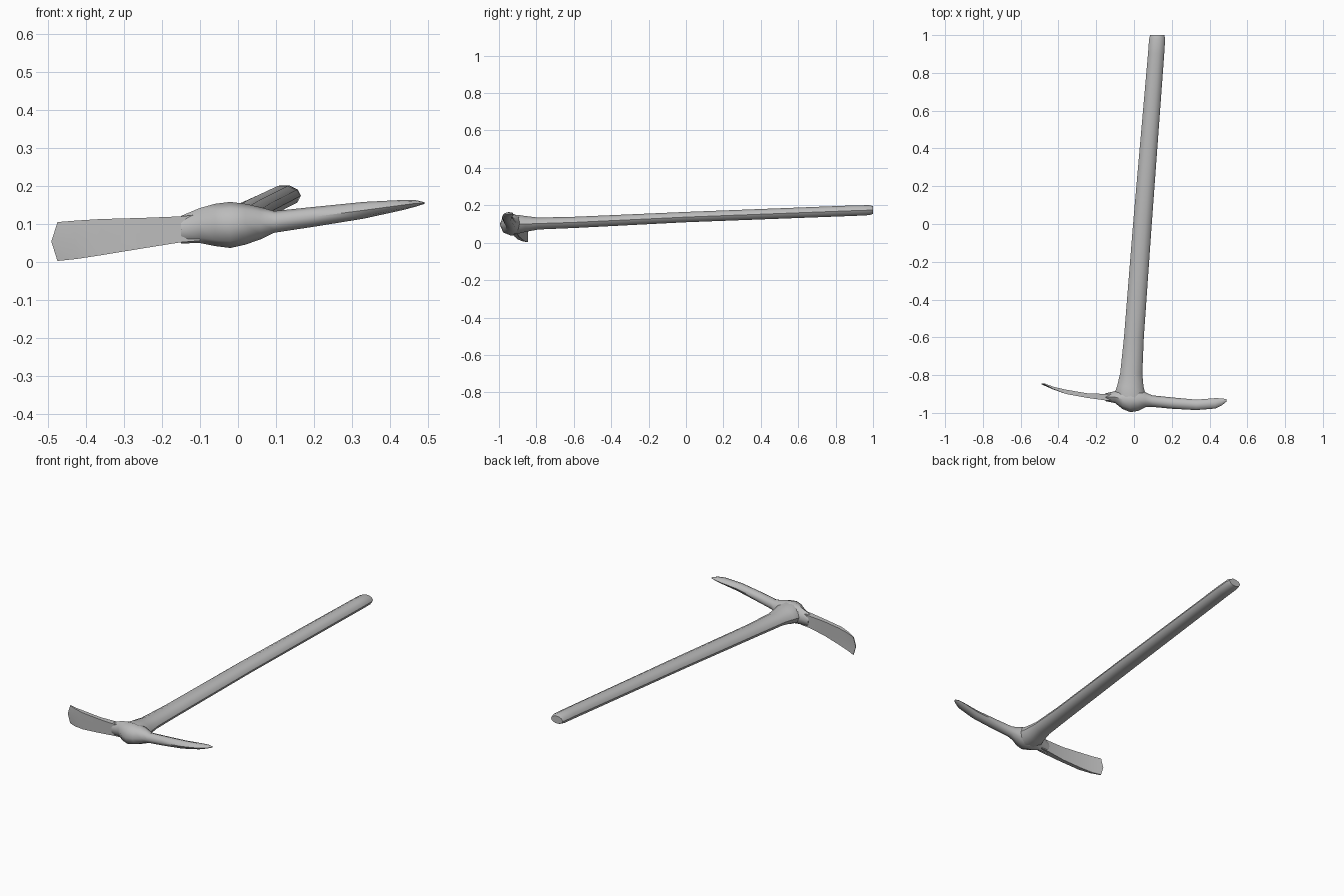
import bpy, bmesh, math

steel = bpy.data.materials.new("grey")
steel.diffuse_color = (0.5, 0.5, 0.5, 1)


def loft(name, rings, angle=40):
    """Skin a list of point rings and close both ends."""
    bm = bmesh.new()
    loops = [[bm.verts.new(p) for p in ring] for ring in rings]
    n = len(loops[0])
    for a, b in zip(loops, loops[1:]):
        for i in range(n):
            j = (i + 1) % n
            bm.faces.new((a[i], a[j], b[j], b[i]))
    bm.faces.new(loops[0])
    bm.faces.new(loops[-1])
    bmesh.ops.recalc_face_normals(bm, faces=bm.faces)
    me = bpy.data.meshes.new(name)
    bm.to_mesh(me)
    bm.free()
    me.materials.append(steel)
    ob = bpy.data.objects.new(name, me)
    bpy.context.collection.objects.link(ob)
    bpy.context.view_layer.objects.active = ob
    ob.select_set(True)
    bpy.ops.object.shade_smooth_by_angle(angle=math.radians(angle))
    ob.select_set(False)


def oval(n=10):
    return [(math.cos(2 * math.pi * i / n), math.sin(2 * math.pi * i / n)) for i in range(n)]


# Handle with flared socket: y, left x, right x, bottom z, top z
handle = [
    (-0.94, -0.09, 0.06, 0.045, 0.152),
    (-0.90, -0.105, 0.06, 0.045, 0.152),
    (-0.86, -0.09, 0.05, 0.055, 0.145),
    (-0.79, -0.073, 0.044, 0.069, 0.136),
    (-0.60, -0.053, 0.052, 0.077, 0.140),
    (0.00, -0.005, 0.094, 0.108, 0.166),
    (0.90, 0.074, 0.160, 0.142, 0.201),
    (0.98, 0.080, 0.165, 0.146, 0.202),
    (1.00, 0.085, 0.160, 0.153, 0.196),
]
loft("handle", [[((l + r) / 2 + (r - l) / 2 * c, y, (b + t) / 2 + (t - b) / 2 * s)
                 for c, s in oval()] for y, l, r, b, t in handle])

# Head parts: x, front y, back y, bottom z, top z
def head_part(name, sections):
    loft(name, [[(x, (f + k) / 2 + (k - f) / 2 * c, (b + t) / 2 + (t - b) / 2 * s)
                 for c, s in oval(8)] for x, f, k, b, t in sections], 50)


# Hub and pointed pick in one run
head_part("hub_and_pick", [
    (-0.15, -0.938, -0.896, 0.049, 0.121),
    (-0.10, -0.948, -0.885, 0.050, 0.142),
    (-0.06, -0.980, -0.875, 0.042, 0.153),
    (-0.02, -0.996, -0.870, 0.037, 0.158),
    (0.02, -0.990, -0.875, 0.046, 0.153),
    (0.06, -0.970, -0.890, 0.060, 0.144),
    (0.095, -0.968, -0.907, 0.077, 0.134),
    (0.20, -0.978, -0.918, 0.093, 0.145),
    (0.33, -0.985, -0.930, 0.114, 0.158),
    (0.43, -0.977, -0.922, 0.136, 0.163),
    (0.465, -0.960, -0.923, 0.145, 0.163),
    (0.49, -0.940, -0.928, 0.153, 0.157),
])


# Flat adze blade with square corners, thinning to the cutting edge
def blade_ring(x, f, k, b, t, lean):
    m = (b + t) / 2
    return [(x + lean, f, b), (x, f, m), (x + lean, f, t),
            (x + lean, k, t), (x, k, m), (x + lean, k, b)]


loft("adze_blade", [blade_ring(*s) for s in [
    (-0.10, -0.935, -0.900, 0.056, 0.125, 0),
    (-0.15, -0.934, -0.900, 0.052, 0.120, 0),
    (-0.25, -0.920, -0.896, 0.036, 0.116, 0),
    (-0.36, -0.900, -0.877, 0.018, 0.113, 0),
    (-0.43, -0.875, -0.862, 0.008, 0.109, 0.005),
    (-0.49, -0.849, -0.844, 0.003, 0.105, 0.016),
]], 35)
